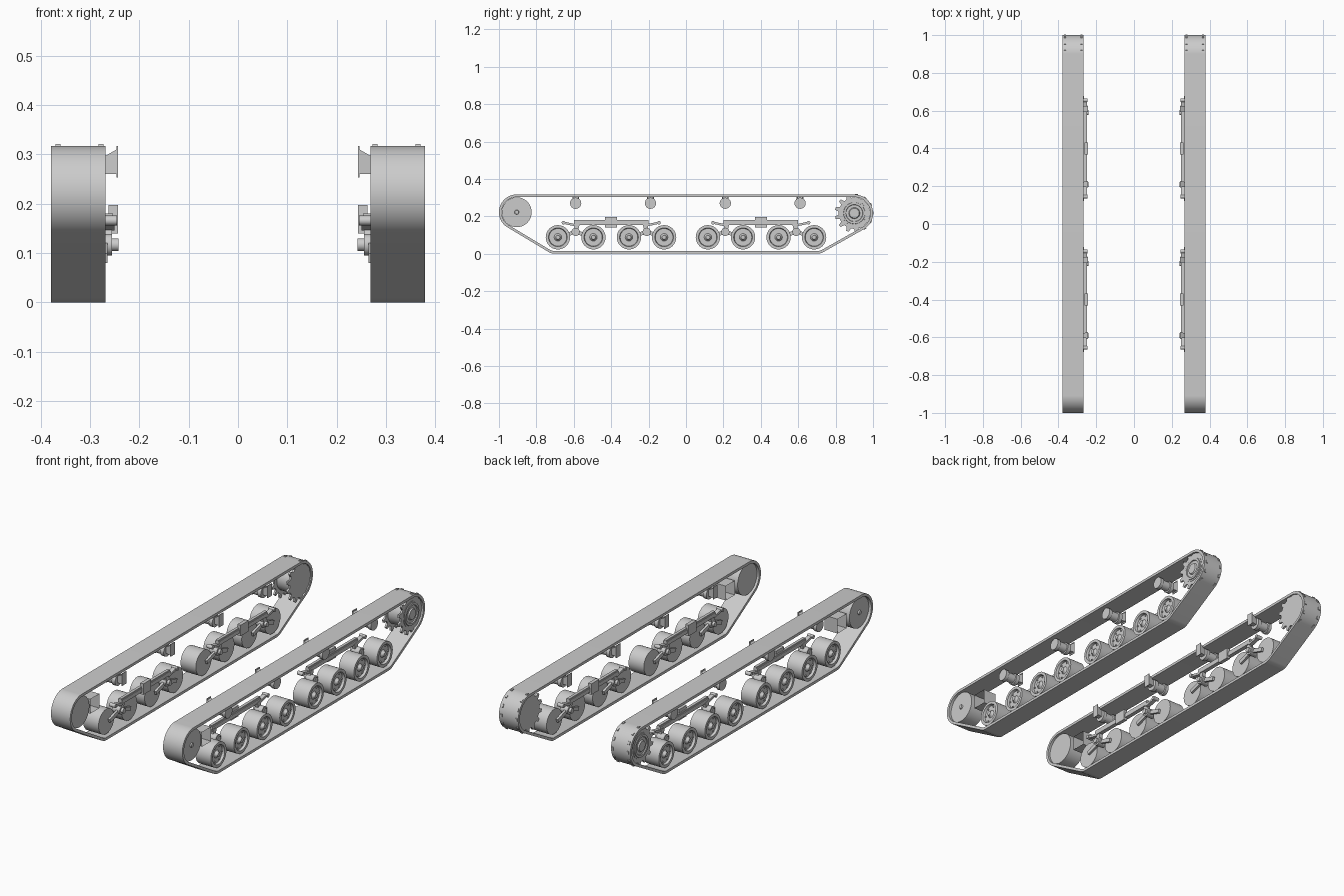
import bpy, bmesh
from math import sin, cos, pi, radians
from mathutils import Vector, Matrix

cube = bpy.data.objects.get("Cube")
if cube:
    bpy.data.objects.remove(cube, do_unlink=True)

grey = bpy.data.materials.new("plain_grey")
grey.use_nodes = True
grey.diffuse_color = (0.6, 0.6, 0.6, 1)
grey.node_tree.nodes["Principled BSDF"].inputs["Base Color"].default_value = (0.6, 0.6, 0.6, 1)


def finish(name, bm, fix=True):
    """Turn a bmesh into a mirrored, smooth shaded object."""
    if fix:
        bmesh.ops.recalc_face_normals(bm, faces=bm.faces)
    mesh = bpy.data.meshes.new(name)
    bm.to_mesh(mesh)
    bm.free()
    mesh.materials.append(grey)
    ob = bpy.data.objects.new(name, mesh)
    bpy.context.collection.objects.link(ob)
    bpy.ops.object.select_all(action="DESELECT")
    ob.select_set(True)
    bpy.context.view_layer.objects.active = ob
    bpy.ops.object.shade_smooth_by_angle(angle=radians(35))
    mirror = ob.modifiers.new("other_side", "MIRROR")
    mirror.use_mirror_merge = False
    return ob


def lathe(bm, profile, y, z, steps=32):
    """Spin (x, radius) points about an axis along x; both ends are capped."""
    rings = []
    for x, r in profile:
        rings.append([bm.verts.new((x, y + r * cos(2 * pi * i / steps), z + r * sin(2 * pi * i / steps)))
                      for i in range(steps)])
    for a, b in zip(rings, rings[1:]):
        for i in range(steps):
            j = (i + 1) % steps
            bm.faces.new((a[i], a[j], b[j], b[i]))
    bm.faces.new(rings[0])
    bm.faces.new(rings[-1])


def prism(bm, outline, x0, x1):
    """Extrude a (y, z) outline along x."""
    a, b = [[bm.verts.new((x, y, z)) for y, z in outline] for x in (x0, x1)]
    n = len(a)
    for i in range(n):
        j = (i + 1) % n
        bm.faces.new((a[i], a[j], b[j], b[i]))
    bm.faces.new(a)
    bm.faces.new(b)


def box(bm, x0, x1, y0, y1, z0, z1):
    prism(bm, [(y0, z0), (y1, z0), (y1, z1), (y0, z1)], x0, x1)


def bar(bm, p, q, half, x0, x1):
    """Flat bar from p to q in the (y, z) plane."""
    p, q = Vector(p), Vector(q)
    side = (q - p).orthogonal().normalized() * half
    prism(bm, [p + side, q + side, q - side, p - side], x0, x1)


# Track band: wraps tightly round four circles (y, z, radius)
IDLER, SPROCKET = (-0.905, 0.222), (0.9, 0.217)
circles = [(*IDLER, 0.095), (*SPROCKET, 0.1), (-0.7, 0.07, 0.07), (0.7, 0.07, 0.07)]
bm = bmesh.new()
loops = []
STEPS = 128
for i in range(STEPS):
    a = 2 * pi * i / STEPS
    n = Vector((cos(a), sin(a)))
    y, z, r = max(circles, key=lambda c: c[0] * n.x + c[1] * n.y + c[2])
    loops.append([bm.verts.new((x, y + n.x * (r - t), z + n.y * (r - t)))
                  for x, t in ((0.268, 0), (0.379, 0), (0.379, 0.014), (0.268, 0.014))])
for i, a in enumerate(loops):
    b = loops[(i + 1) % STEPS]
    for k in range(4):
        m = (k + 1) % 4
        bm.faces.new((a[k], a[m], b[m], b[k]))
finish("track_band", bm)

# Road wheels, dished on the outside, with hub and bolts
bm = bmesh.new()
for y in (-0.685, -0.495, -0.305, -0.117, 0.117, 0.305, 0.495, 0.685):
    lathe(bm, [(0.28, 0.065), (0.368, 0.065), (0.368, 0.05), (0.355, 0.047),
               (0.355, 0.02), (0.362, 0.013), (0.37, 0.011)], y, 0.088)
    for k in range(6):
        a = pi * k / 3
        lathe(bm, [(0.353, 0.004), (0.36, 0.004)], y + 0.039 * cos(a), 0.088 + 0.039 * sin(a), 6)
finish("road_wheels", bm)

# Idler wheel at the front
bm = bmesh.new()
lathe(bm, [(0.28, 0.08), (0.365, 0.08), (0.365, 0.012), (0.372, 0.01)], *IDLER, 40)
finish("idler_wheel", bm)

# Open sleeve behind the idler
bm = bmesh.new()
corners = [(-0.81, 0.175), (-0.735, 0.175), (-0.735, 0.25), (-0.81, 0.25)]
ends = [[bm.verts.new((x, y, z)) for y, z in corners] for x in (0.285, 0.36)]
for i in range(4):
    j = (i + 1) % 4
    bm.faces.new((ends[0][i], ends[0][j], ends[1][j], ends[1][i]))
finish("tensioner_sleeve", bm)

# Drive sprocket: two toothed rings on a drum
bm = bmesh.new()
TEETH = 13
outline = []
for k in range(TEETH):
    for shift, r in ((-0.3, 0.084), (-0.14, 0.104), (0.14, 0.104), (0.3, 0.084)):
        a = 2 * pi * (k + shift) / TEETH
        outline.append((SPROCKET[0] + r * cos(a), SPROCKET[1] + r * sin(a)))
for x in (0.273, 0.36):
    prism(bm, outline, x, x + 0.01)
lathe(bm, [(0.283, 0.07), (0.372, 0.066), (0.372, 0.058), (0.376, 0.057), (0.376, 0.046),
           (0.371, 0.044), (0.371, 0.03), (0.378, 0.026)], *SPROCKET)
finish("drive_sprocket", bm)

# Return rollers under the top run, with flared inner brackets
bm = bmesh.new()
for y in (-0.59, -0.19, 0.21, 0.61):
    lathe(bm, [(0.275, 0.03), (0.295, 0.03), (0.297, 0.024), (0.34, 0.024),
               (0.342, 0.03), (0.36, 0.03)], y, 0.27, 24)
    wide = [(y - 0.016, 0.26), (y + 0.016, 0.26), (y + 0.016, 0.31), (y - 0.016, 0.31)]
    slim = [(y - 0.012, 0.26), (y + 0.012, 0.26), (y + 0.012, 0.293), (y - 0.012, 0.293)]
    a = [bm.verts.new((0.246, *p)) for p in wide]
    b = [bm.verts.new((0.276, *p)) for p in slim]
    for i in range(4):
        j = (i + 1) % 4
        bm.faces.new((a[i], a[j], b[j], b[i]))
    bm.faces.new(a)
    bm.faces.new(b)
    box(bm, 0.243, 0.246, y - 0.018, y + 0.018, 0.253, 0.317)
finish("return_rollers", bm)

# Suspension bogies: beam, centre block, pivots, swing arms and levers
beams, arms = bmesh.new(), bmesh.new()
for mid in (-0.4, 0.4):
    box(beams, 0.25, 0.272, mid - 0.2, mid + 0.2, 0.153, 0.173)
    box(beams, 0.253, 0.268, mid - 0.2, mid + 0.2, 0.173, 0.18)
    box(beams, 0.243, 0.262, mid - 0.032, mid + 0.032, 0.14, 0.197)
    for s in (-1, 1):
        pivot = mid + s * 0.19
        lathe(arms, [(0.242, 0.013), (0.255, 0.013), (0.255, 0.022), (0.3, 0.022),
                     (0.3, 0.014), (0.305, 0.014)], pivot, 0.117, 20)
        for t in (-1, 1):
            bar(arms, (pivot, 0.117), (pivot + t * 0.085, 0.09), 0.01, 0.264, 0.276)
        bar(arms, (pivot, 0.12), (pivot - s * 0.01, 0.16), 0.012, 0.255, 0.275)
        tip = mid + s * 0.255
        bar(arms, (mid + s * 0.19, 0.152), (tip, 0.166), 0.006, 0.25, 0.272)
        lathe(arms, [(0.245, 0.01), (0.278, 0.01)], tip, 0.166, 12)
finish("suspension_beams", beams)
finish("suspension_arms", arms)
